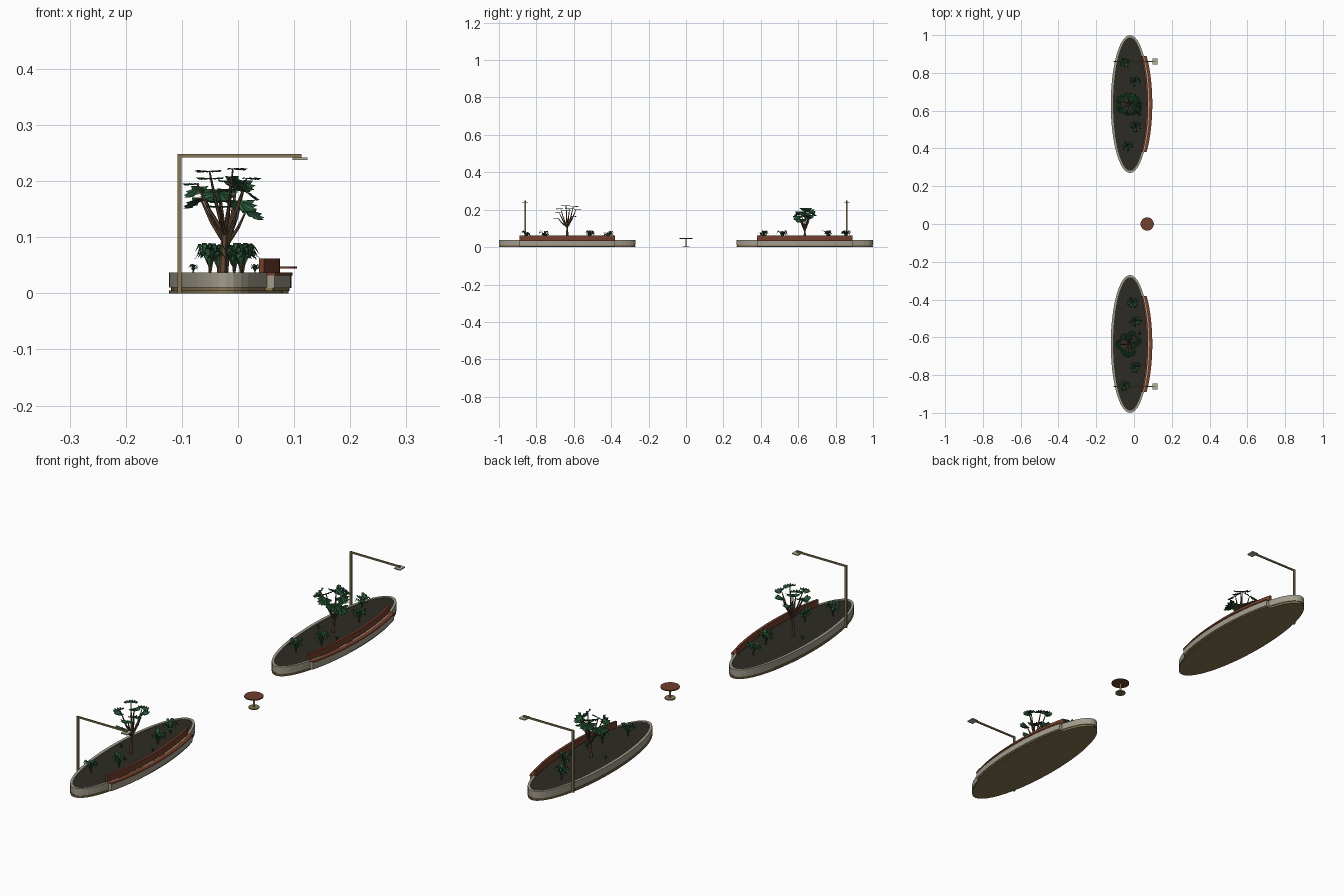
import bpy, bmesh, math, random
from mathutils import Vector, Matrix

random.seed(4)
cube = bpy.data.objects.get("Cube")
if cube:
    bpy.data.objects.remove(cube)


def material(name, r, g, b):
    m = bpy.data.materials.new(name)
    m.use_nodes = True
    m.diffuse_color = (r, g, b, 1)
    m.node_tree.nodes["Principled BSDF"].inputs["Base Color"].default_value = (r, g, b, 1)
    return m


CONCRETE = material("concrete", .36, .33, .26)
SOIL = material("soil", .027, .024, .017)
WOOD = material("red_wood", .17, .05, .026)
BRONZE = material("bronze", .24, .18, .085)
BARK = material("bark", .11, .065, .035)
DARK_LEAF = material("dark_leaf", .012, .06, .03)
LEAF = material("leaf", .03, .11, .04)
LAMP = material("lamp_panel", .45, .42, .32)

CX, CY, A, B = -.021, .635, .102, .365   # planter ellipse


def finish(bm, name, mats, fix=True):
    if fix:
        bmesh.ops.recalc_face_normals(bm, faces=bm.faces)
    me = bpy.data.meshes.new(name)
    bm.to_mesh(me)
    bm.free()
    for m in mats:
        me.materials.append(m)
    ob = bpy.data.objects.new(name, me)
    bpy.context.collection.objects.link(ob)
    return ob


def disc(name, cy, a, b, z0, z1, mat, cx=CX, n=48):
    """Solid elliptical slab."""
    bm = bmesh.new()
    bmesh.ops.create_cone(bm, cap_ends=True, segments=n, radius1=1, radius2=1, depth=1)
    bmesh.ops.transform(bm, verts=bm.verts, matrix=Matrix.Translation((cx, cy, (z0 + z1) / 2))
                        @ Matrix.Diagonal((a, b, z1 - z0, 1)))
    return finish(bm, name, [mat])


def band(name, cy, inner, outer, z0, z1, mat, half=None, n=48):
    """Wall between two inset ellipses; half limits it to an arc on the +x side."""
    bm = bmesh.new()
    rows = []
    for i in range(n + (half is not None)):
        row = []
        for off, z in ((inner, z0), (outer, z0), (outer, z1), (inner, z1)):
            a, b = A + off, B + off
            if half is None:
                t = 2 * math.pi * i / n
            else:
                t = math.asin(half / b) * (2 * i / n - 1)
            row.append(bm.verts.new((CX + a * math.cos(t), cy + b * math.sin(t), z)))
        rows.append(row)
    pairs = list(zip(rows, rows[1:]))
    if half is None:
        pairs.append((rows[-1], rows[0]))
    else:
        bm.faces.new(rows[0])
        bm.faces.new(rows[-1])
    for p, q in pairs:
        for k in range(4):
            j = (k + 1) % 4
            bm.faces.new((p[k], p[j], q[j], q[k]))
    return finish(bm, name, [mat])


def box(name, lo, hi, mat):
    lo, hi = Vector(lo), Vector(hi)
    bm = bmesh.new()
    bmesh.ops.create_cube(bm, size=1)
    bmesh.ops.transform(bm, verts=bm.verts, matrix=Matrix.Translation((lo + hi) / 2)
                        @ Matrix.Diagonal((*(hi - lo), 1)))
    return finish(bm, name, [mat])


def limb(bm, p, q, r0, r1):
    """Tapered branch from p to q."""
    d = q - p
    mat = Matrix.Translation((p + q) / 2) @ d.to_track_quat('Z', 'Y').to_matrix().to_4x4()
    bmesh.ops.create_cone(bm, cap_ends=True, segments=6, radius1=r0, radius2=r1,
                          depth=d.length, matrix=mat)


def fan(bm, base, forward, normal, r, blades=8):
    """Pleated fan leaf opening along forward."""
    f = forward.normalized()
    n = (normal - f * normal.dot(f)).normalized()
    side = n.cross(f)
    steps = blades * 2
    rim = []
    for i in range(steps + 1):
        t = math.radians(-100 + 200 * i / steps)
        rad = r * (1 if i % 2 else .8)
        rim.append(bm.verts.new(base + f * rad * math.cos(t) + side * rad * math.sin(t)
                                + n * r * (.07 if i % 2 else -.07)))
    c = bm.verts.new(base)
    for i in range(steps):
        bm.faces.new((c, rim[i], rim[i + 1])).material_index = (i // 2) % 2


def bush(name, x, y, size, leaves):
    """Arching pointed leaves around short stalks."""
    bm = bmesh.new()
    root = Vector((x, y, .034))
    for i in range(leaves):
        t = 2.4 * i + random.uniform(-.3, .3)
        out = Vector((math.cos(t), math.sin(t), 0))
        side = Vector((-out.y, out.x, 0)) * size * .085
        reach = size * random.uniform(.4, .62)
        top = size * random.uniform(.6, 1)
        path = [(.05, .3, .25), (.35, .85, .8), (.7, 1, 1), (1, .72, 0)]
        rows = []
        for u, v, w in path:
            p = root + out * reach * u + Vector((0, 0, top * v))
            rows.append((bm.verts.new(p - side * w), bm.verts.new(p + side * w)))
        for p, q in zip(rows, rows[1:]):
            bm.faces.new((p[0], p[1], q[1], q[0])).material_index = i % 2
    bmesh.ops.remove_doubles(bm, verts=bm.verts, dist=.00001)
    finish(bm, name + "_leaves", [DARK_LEAF, LEAF], False)
    bm = bmesh.new()
    for i in range(3):
        t = 2.1 * i
        limb(bm, root, root + Vector((math.cos(t) * .12, math.sin(t) * .12, .6)) * size,
             size * .035, size * .02)
    finish(bm, name + "_stalks", [BARK])


def tree(name, x, y, fork, tips, r, droop, tilt):
    """Forked trunk with a fan leaf cluster at every branch tip."""
    wood, leaves = bmesh.new(), bmesh.new()
    root = Vector((x, y, .03))
    crotch = Vector((x + .004, y, fork))
    limb(wood, root, crotch, .008, .0055)
    for deg, dist, z in tips:
        t = math.radians(deg)
        out = Vector((math.cos(t), math.sin(t), 0))
        tip = Vector((x, y, z)) + out * dist
        knee = crotch.lerp(tip, .5) + out * dist * .08
        limb(wood, crotch, knee, .004, .003)
        limb(wood, knee, tip, .003, .0015)
        fan(leaves, tip, out + Vector((0, 0, -droop)), Vector((0, 0, 1)) + out * tilt, r)
    finish(wood, name + "_trunk", [BARK])
    finish(leaves, name + "_leaves", [DARK_LEAF, LEAF], False)


# Two mirrored planters with bench, lamp and bushes
for label, s in (("front", -1), ("back", 1)):
    cy = s * CY
    disc(label + "_planter_base", cy, A, B, 0, .005, BRONZE)
    disc(label + "_planter_plinth", cy, A - .004, B - .004, .005, .010, BRONZE)
    band(label + "_planter_wall", cy, -.012, 0, .010, .037, CONCRETE)
    disc(label + "_planter_soil", cy, A - .011, B - .011, .009, .034, SOIL)

    band(label + "_bench_plinth", cy, -.004, .011, .004, .009, BRONZE, .255, 20)
    band(label + "_bench_base", cy, -.004, .014, .009, .032, CONCRETE, .255, 20)
    band(label + "_bench_seat", cy, -.006, .016, .032, .037, WOOD, .255, 20)
    band(label + "_bench_back", cy, -.016, -.006, .037, .062, WOOD, .255, 20)

    ly = s * .86
    box(label + "_lamp_pole", (-.1075, ly - .0035, 0), (-.1005, ly + .0035, .248), BRONZE)
    box(label + "_lamp_arm", (-.1005, ly - .003, .242), (.113, ly + .003, .248), BRONZE)
    box(label + "_lamp_head", (.097, ly - .016, .238), (.124, ly + .016, .242), LAMP)

    for k, (bx, by, size, count) in enumerate((
            (-.05, .855, .056, 18), (.005, .757, .056, 18), (.008, .515, .056, 18),
            (-.035, .415, .056, 18), (-.08, .62, .018, 9), (.03, .58, .018, 9))):
        if s < 0 and k in (0, 3):
            bx = -.042 - bx if k == 3 else bx
        bush(f"{label}_bush_{k + 1}", bx, s * by, size, count)

# Airy tree with flat leaves in front, fuller tree with hanging fans behind
tree("front_tree", -.028, -.635, .105,
     [(15, .045, .205), (70, .05, .2), (125, .04, .218), (185, .045, .195),
      (240, .04, .205), (290, .045, .185), (340, .02, .222), (95, .025, .165),
      (265, .05, .155)], .027, .05, .25)
tree("back_tree", -.025, .635, .085,
     [(0, .035, .185), (50, .035, .2), (105, .035, .185), (160, .045, .17),
      (205, .045, .19), (255, .035, .18), (310, .04, .165), (20, .012, .208),
      (335, .045, .15)], .036, .75, .8)

# Round table
disc("table_foot", 0, .02, .02, 0, .004, BRONZE, .07, 24)
disc("table_stem", 0, .004, .004, .004, .045, BRONZE, .07, 12)
disc("table_top", 0, .035, .035, .044, .048, WOOD, .07, 32)
